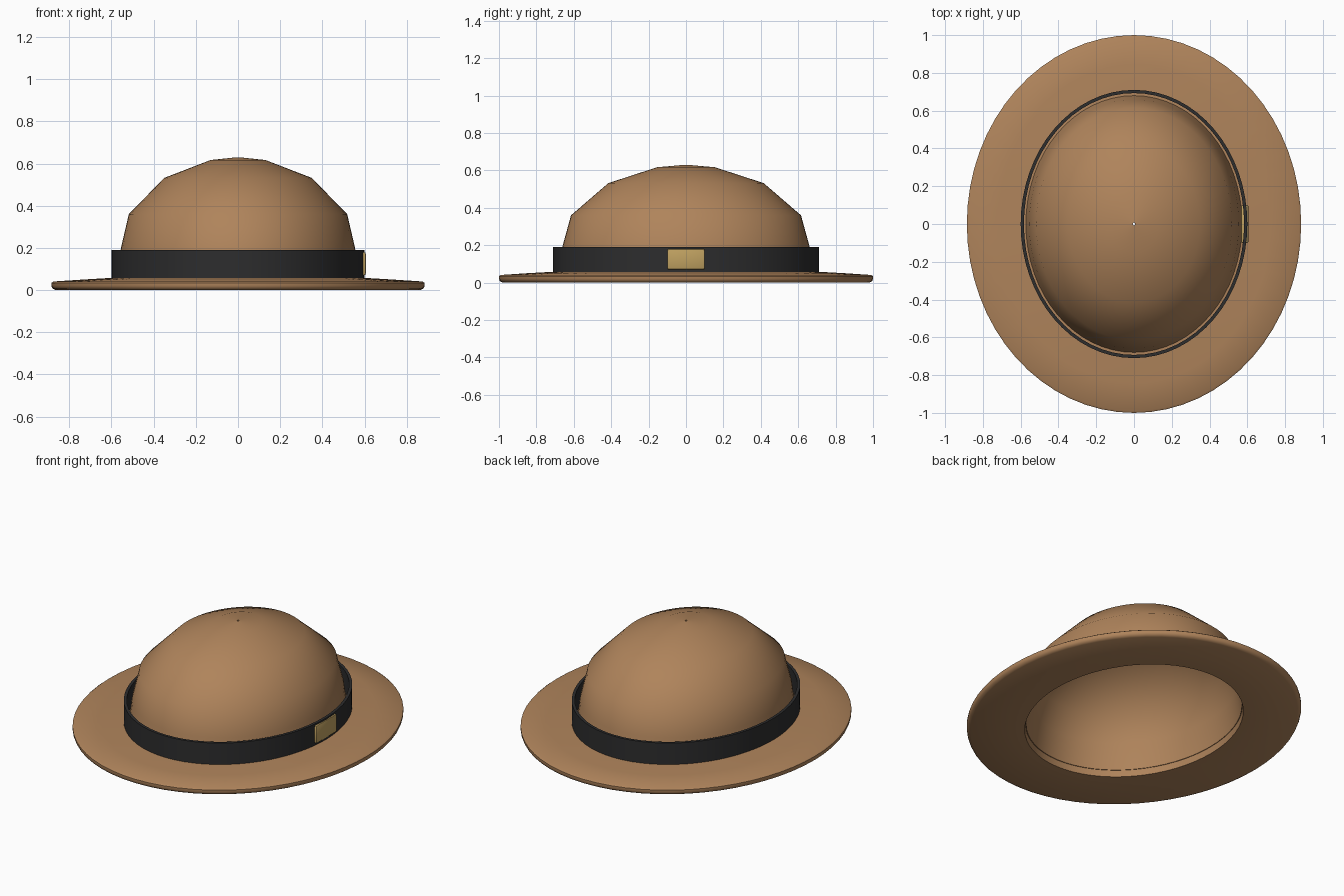
import bpy, bmesh
from math import cos, sin, tau, radians

cube = bpy.data.objects.get("Cube")
if cube:
    bpy.data.objects.remove(cube, do_unlink=True)

SEGMENTS = 64


def material(name, color):
    mat = bpy.data.materials.new(name)
    mat.use_nodes = True
    mat.diffuse_color = (*color, 1)
    bsdf = next(n for n in mat.node_tree.nodes if n.type == "BSDF_PRINCIPLED")
    bsdf.inputs["Base Color"].default_value = (*color, 1)
    bsdf.inputs["Roughness"].default_value = 0.8
    return mat


def finish(name, bm, mat, angle):
    bmesh.ops.recalc_face_normals(bm, faces=bm.faces)
    mesh = bpy.data.meshes.new(name)
    bm.to_mesh(mesh)
    bm.free()
    mesh.materials.append(mat)
    obj = bpy.data.objects.new(name, mesh)
    bpy.context.collection.objects.link(obj)
    bpy.ops.object.select_all(action="DESELECT")
    obj.select_set(True)
    bpy.context.view_layer.objects.active = obj
    bpy.ops.object.shade_smooth_by_angle(angle=radians(angle))
    return obj


def oval_lathe(name, profile, mat, angle):
    """Sweep a closed (x radius, y radius, z) profile around the z axis."""
    bm = bmesh.new()
    rings = [[bm.verts.new((rx * cos(tau * i / SEGMENTS), ry * sin(tau * i / SEGMENTS), z))
              for i in range(SEGMENTS)] for rx, ry, z in profile]
    for k, ring in enumerate(rings):
        below = rings[k - 1]
        for i in range(SEGMENTS):
            j = (i + 1) % SEGMENTS
            bm.faces.new((below[i], below[j], ring[j], ring[i]))
    return finish(name, bm, mat, angle)


felt = material("tan felt", (0.43, 0.23, 0.105))
ribbon = material("black ribbon", (0.026, 0.026, 0.027))
brass = material("pale brass", (0.53, 0.36, 0.12))

# Brim with a rounded rim, rising gently towards the crown
oval_lathe("brim", [
    (0.565, 0.67, 0), (0.865, 0.98, 0), (0.88, 0.995, 0.008), (0.885, 1, 0.02),
    (0.885, 1, 0.034), (0.875, 0.99, 0.041), (0.72, 0.84, 0.051),
    (0.6, 0.71, 0.058), (0.56, 0.665, 0.06)], felt, 50)

# Hollow crown, outer shell then lining, with a pinhole at the top
outer = [(0.575, 0.04), (0.555, 0.2), (0.518, 0.36), (0.35, 0.532), (0.13, 0.617), (0.006, 0.63)]
lining = [(0.006, 0.612), (0.127, 0.599), (0.338, 0.518), (0.5, 0.35), (0.537, 0.2), (0.558, 0.04)]
oval_lathe("crown", [(r, r * 1.187, z) for r, z in outer + lining], felt, 50)

# Hat band standing slightly clear of the crown
oval_lathe("hat_band", [(0.6, 0.71, 0.05), (0.6, 0.71, 0.19),
                        (0.583, 0.693, 0.19), (0.583, 0.693, 0.05)], ribbon, 40)

# Buckle on the left side of the band
bm = bmesh.new()
bmesh.ops.create_cube(bm, size=1)
bmesh.ops.scale(bm, vec=(0.04, 0.2, 0.11), verts=bm.verts)
bmesh.ops.translate(bm, vec=(0.586, 0, 0.125), verts=bm.verts)
bmesh.ops.bevel(bm, geom=bm.edges[:], offset=0.008, segments=2, profile=0.5, affect="EDGES")
finish("buckle", bm, brass, 40)
